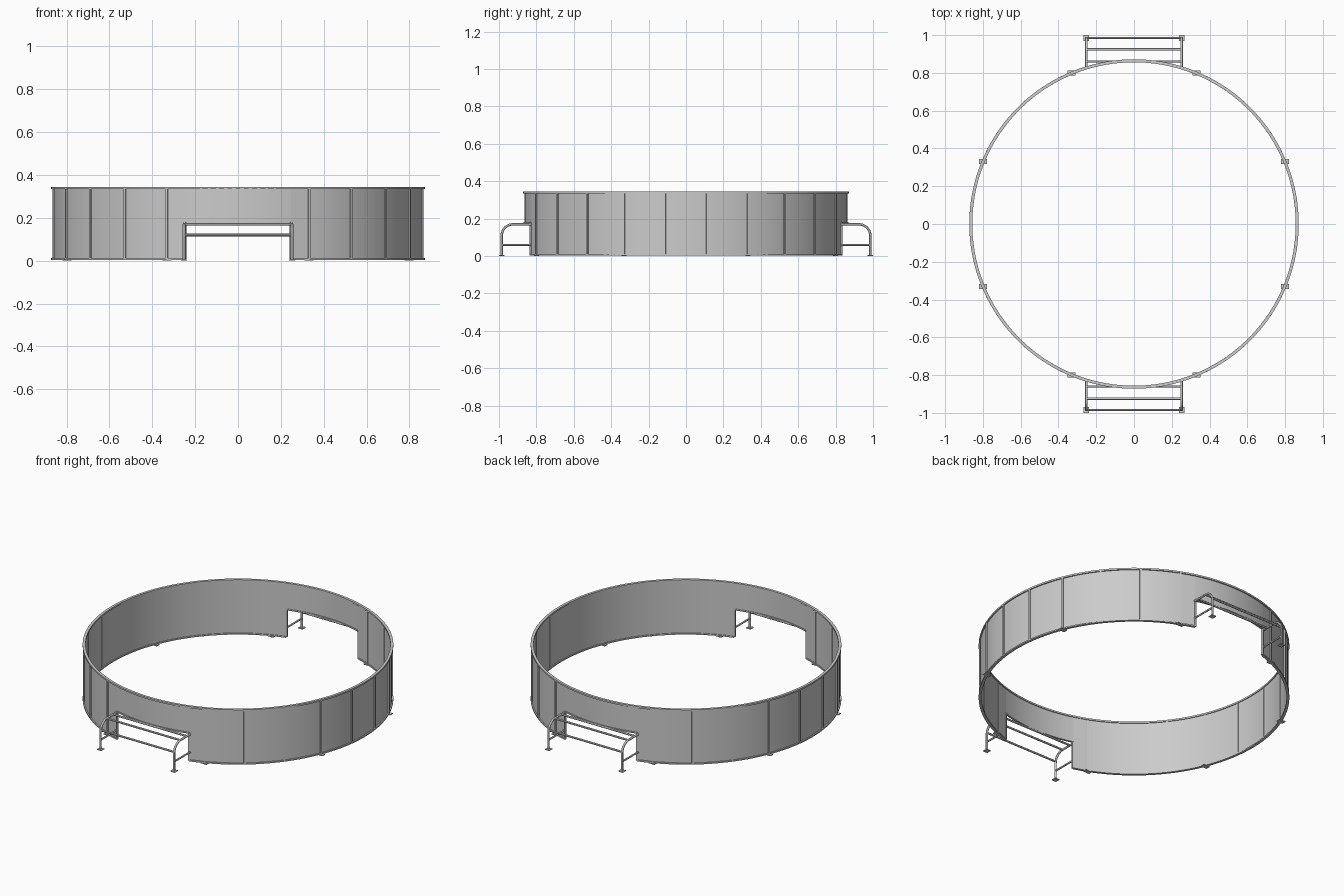
import bpy, bmesh, math
from mathutils import Vector, Matrix

if "Cube" in bpy.data.objects:
    bpy.data.objects.remove(bpy.data.objects["Cube"])

R = 0.865            # ring radius
DOOR = 16.6          # half angle of each doorway, from the y axis
HEAD = 0.178         # underside of the panel over a doorway


def finish(name, bm):
    bmesh.ops.recalc_face_normals(bm, faces=bm.faces)
    me = bpy.data.meshes.new(name)
    bm.to_mesh(me)
    bm.free()
    ob = bpy.data.objects.new(name, me)
    bpy.context.collection.objects.link(ob)
    bpy.ops.object.select_all(action='DESELECT')
    bpy.context.view_layer.objects.active = ob
    ob.select_set(True)
    bpy.ops.object.shade_smooth_by_angle(angle=math.radians(30))
    return ob


def arc(name, a0, a1, r0, r1, z0, z1, step=2.5):
    """Rectangular section swept round z between two angles in degrees."""
    bm = bmesh.new()
    closed = abs(a1 - a0) >= 360
    n = max(1, round((a1 - a0) / step))
    loops = []
    for i in range(n if closed else n + 1):
        t = math.radians(a0 + (a1 - a0) * i / n)
        loops.append([bm.verts.new((r * math.cos(t), r * math.sin(t), z))
                      for r, z in ((r0, z0), (r1, z0), (r1, z1), (r0, z1))])
    for i in range(n):
        a, b = loops[i], loops[(i + 1) % len(loops)]
        for k in range(4):
            bm.faces.new((a[k], b[k], b[(k + 1) % 4], a[(k + 1) % 4]))
    if not closed:
        bm.faces.new(loops[0])
        bm.faces.new(loops[-1])
    return finish(name, bm)


def box(name, loc, size, turn=0):
    bm = bmesh.new()
    m = (Matrix.Translation(loc) @ Matrix.Rotation(math.radians(turn), 4, 'Z')
         @ Matrix.Diagonal((*size, 1)))
    bmesh.ops.create_cube(bm, size=1, matrix=m)
    return finish(name, bm)


def tube(name, pts, r=0.0065, sides=12):
    """Round tube along a path lying in one plane."""
    pts = [Vector(p) for p in pts]
    dirs = [(b - a).normalized() for a, b in zip(pts, pts[1:])]
    side = Vector((1, 0, 0)) if abs(dirs[0].x) < 0.5 else Vector((0, 1, 0))
    bm = bmesh.new()
    rings = []
    for i, p in enumerate(pts):
        d = (dirs[max(i - 1, 0)] + dirs[min(i, len(dirs) - 1)]).normalized()
        up = d.cross(side)
        rings.append([bm.verts.new(p + r * (side * math.cos(t) + up * math.sin(t)))
                      for t in (2 * math.pi * k / sides for k in range(sides))])
    for a, b in zip(rings, rings[1:]):
        for k in range(sides):
            j = (k + 1) % sides
            bm.faces.new((a[k], a[j], b[j], b[k]))
    bm.faces.new(rings[0])
    bm.faces.new(rings[-1])
    return finish(name, bm)


# Top rim all the way round
arc("top_rim", 0, 360, R - 0.009, R + 0.007, 0.334, 0.344)

for s, where in ((1, "right"), (-1, "left")):
    mid = 0 if s == 1 else 180
    # Curved wall between the two doorways, with its bottom rail
    arc(f"{where}_wall", mid - 67.5, mid + 67.5, R - 0.004, R, 0.008, 0.336)
    arc(f"{where}_bottom_rail", mid - 90 + DOOR, mid + 90 - DOOR,
        R - 0.009, R + 0.007, 0.004, 0.012)
    # Vertical ribs between the panels
    for k in range(10):
        a = mid - 67.5 + 15 * k
        t = math.radians(a)
        box(f"{where}_rib_{k}", (R * math.cos(t), R * math.sin(t), 0.172),
            (0.013, 0.011, 0.328), a)

# Ground plates under every third of the wall posts
for k in range(8):
    t = math.radians(22.5 + 45 * k)
    box(f"ground_plate_{k}", (R * math.cos(t), R * math.sin(t), 0.0025),
        (0.042, 0.026, 0.005))

for s, where in ((-1, "front"), (1, "back")):
    mid = 90 * s
    # Panel above the doorway and its lower trim
    arc(f"{where}_header", mid - DOOR, mid + DOOR, R - 0.004, R, HEAD, 0.336)
    arc(f"{where}_header_trim", mid - DOOR, mid + DOOR,
        R - 0.008, R + 0.005, HEAD - 0.004, HEAD + 0.004)
    for x in (-1, 1):
        tag = f"{where}_{'right' if x > 0 else 'left'}"
        # Narrow flat panel and post beside the doorway
        a, b = sorted((mid + DOOR * x, mid + 22.5 * x))
        arc(f"{tag}_door_panel", a, b, R - 0.004, R, 0.008, 0.336, step=10)
        t = math.radians(mid + DOOR * x)
        box(f"{tag}_door_post", (R * math.cos(t), R * math.sin(t), 0.094),
            (0.013, 0.010, 0.172), mid + DOOR * x)
        # Bent side tube, brace and foot of the barrier
        px = 0.252 * x
        bend = [(px, s * (0.925 + 0.06 * math.sin(q)), 0.11 + 0.06 * math.cos(q))
                for q in (math.pi / 2 * i / 10 for i in range(11))]
        tube(f"{tag}_barrier_leg",
             [(px, s * 0.83, 0.17)] + bend + [(px, s * 0.985, 0.003)])
        tube(f"{tag}_barrier_brace", [(px, s * 0.83, 0.06), (px, s * 0.985, 0.06)], 0.0055)
        box(f"{tag}_barrier_foot", (px, s * 0.985, 0.0025), (0.03, 0.03, 0.005))
    # Cross bars of the barrier
    for n, (y, z) in enumerate(((0.86, 0.17), (0.925, 0.17), (0.985, 0.12))):
        tube(f"{where}_cross_bar_{n}", [(-0.252, s * y, z), (0.252, s * y, z)], 0.006)
